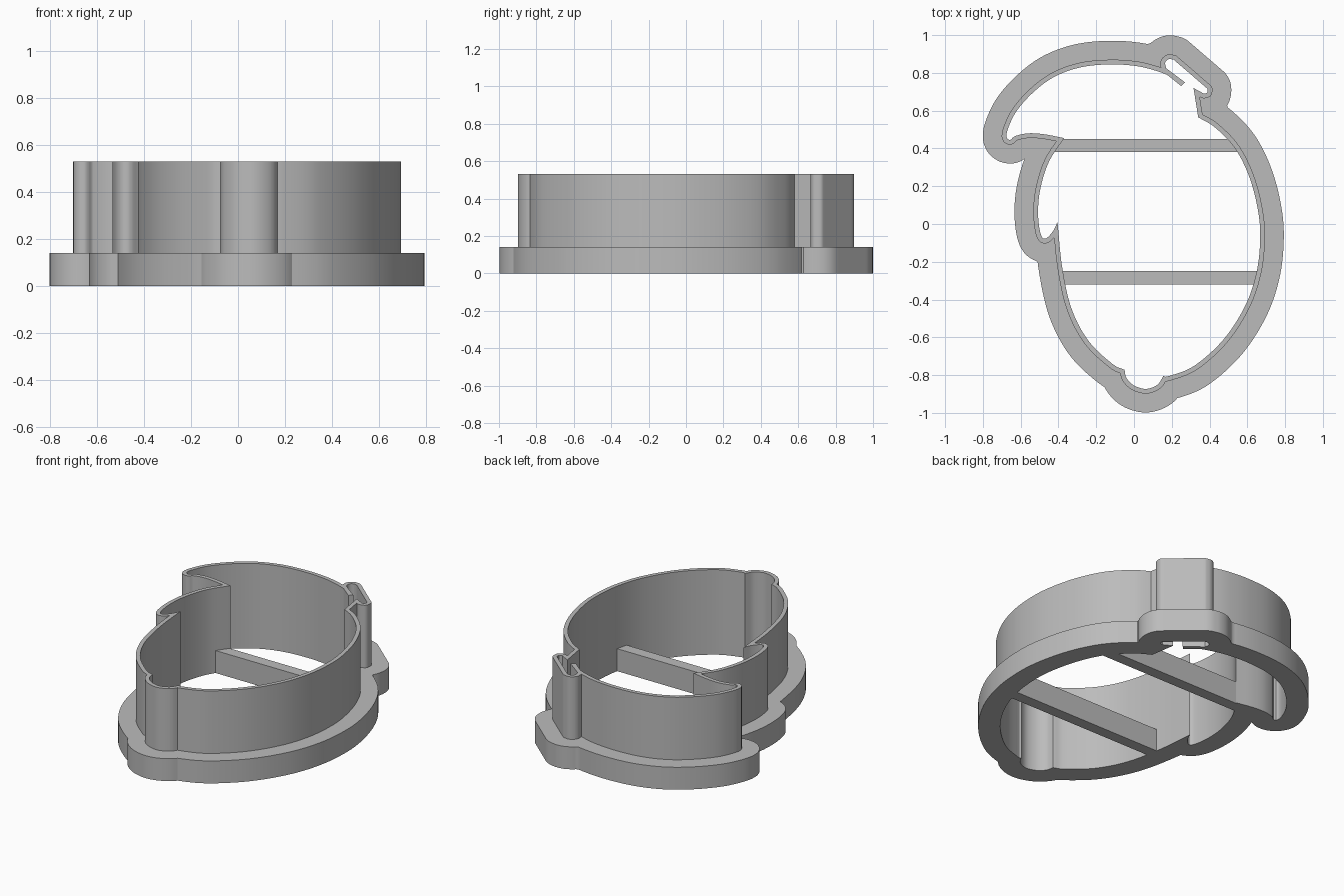
import bpy, bmesh
from math import ceil
from mathutils import Vector
from mathutils.geometry import intersect_point_line

cube = bpy.data.objects.get("Cube")
if cube:
    bpy.data.objects.remove(cube, do_unlink=True)

BASE_TOP, WALL_TOP = 0.14, 0.53
WALL_THICK, FLANGE_REACH = 0.025, 0.125

grey = bpy.data.materials.new("plain_grey")
grey.use_nodes = True
grey.diffuse_color = (0.5, 0.5, 0.5, 1)
grey.node_tree.nodes["Principled BSDF"].inputs["Base Color"].default_value = (0.5, 0.5, 0.5, 1)

# Inner outline, clockwise; each path is smooth and ends on a sharp corner
crown = [(-.37, .455), (-.475, .475), (-.56, .48), (-.63, .465), (-.655, .445), (-.675, .46),
         (-.665, .51), (-.62, .6), (-.53, .7), (-.42, .78), (-.28, .83), (-.12, .845),
         (.02, .835), (.12, .81), (.175, .79)]
stub_under = [(.175, .79), (.25, .73)]
stub_end = [(.25, .73), (.27, .75)]
stub_over = [(.27, .75), (.17, .825)]
stem_end = [(.17, .825), (.165, .855), (.185, .873), (.21, .87)]
stem_top = [(.21, .87), (.39, .715)]
stem_tip = [(.39, .715), (.388, .695), (.37, .69)]
stem_under = [(.37, .69), (.315, .72)]
neck = [(.315, .72), (.34, .565)]
right_side = [(.34, .565), (.43, .51), (.535, .4), (.61, .25), (.655, .08), (.668, -.07),
              (.65, -.25), (.59, -.43), (.475, -.61), (.32, -.75), (.185, -.805), (.155, -.805)]
chin = [(.155, -.805), (.125, -.85), (.065, -.873), (0, -.855), (-.04, -.815), (-.05, -.772)]
left_side = [(-.05, -.772), (-.115, -.74), (-.24, -.62), (-.33, -.45), (-.38, -.23), (-.405, .01)]
ear = [(-.405, .01), (-.43, -.04), (-.47, -.078), (-.495, -.05), (-.508, .06), (-.495, .19),
       (-.45, .33), (-.37, .455)]
PATHS = [crown, stub_under, stub_end, stub_over, stem_end, stem_top, stem_tip,
         stem_under, neck, right_side, chin, left_side, ear]


def smooth_path(points, step=0.012):
    """Catmull-Rom curve through the points, leaving out the last one."""
    p = [Vector(q) for q in points]
    p = [2 * p[0] - p[1]] + p + [2 * p[-1] - p[-2]]
    out = []
    for a, b, c, d in zip(p, p[1:], p[2:], p[3:]):
        n = max(2, ceil((c - b).length / step))
        for i in range(n):
            t = i / n
            out.append(0.5 * (2 * b + (c - a) * t + (2 * a - 5 * b + 4 * c - d) * t * t
                              + (3 * b - a - 3 * c + d) * t ** 3))
    return out


def distance(p, a, b):
    """Distance from a point to a segment."""
    q, t = intersect_point_line(p, a, b)
    q = a if t < 0 else b if t > 1 else Vector(q[:2])
    return (p - q).length


def grow(loop, d):
    """Round outward offset of a clockwise loop, without its overlaps."""
    n = len(loop)
    edges = [(loop[i], loop[(i + 1) % n]) for i in range(n)]
    normals = []
    for a, b in edges:
        e = (b - a).normalized()
        normals.append(Vector((-e.y, e.x)))
    out = []
    for i, p in enumerate(loop):
        n0, n1 = normals[i - 1], normals[i]
        turn = n0.angle_signed(n1, 0)
        if abs(turn) < 0.15:
            candidates = [(n0 + n1).normalized()]
        else:
            steps = max(1, ceil(abs(turn) / 0.12))
            candidates = [n0.slerp(n1, k / steps) for k in range(steps + 1)]
        for c in candidates:
            q = p + c * d
            if min(distance(q, a, b) for a, b in edges) > d - 0.001:
                if not out or (q - out[-1]).length > 0.003:
                    out.append(q)
    return out


def finish(bm, name):
    mesh = bpy.data.meshes.new(name)
    bm.to_mesh(mesh)
    bm.free()
    mesh.materials.append(grey)
    obj = bpy.data.objects.new(name, mesh)
    bpy.context.collection.objects.link(obj)
    return obj


def ring(name, outer, inner, z0, z1):
    """Flat ring between two loops, extruded from z0 to z1."""
    bm = bmesh.new()
    edges = []
    for loop in (outer, inner):
        vs = [bm.verts.new((p.x, p.y, z0)) for p in loop]
        edges += [bm.edges.new((vs[i - 1], vs[i])) for i in range(len(vs))]
    bmesh.ops.triangle_fill(bm, edges=edges, use_beauty=True, normal=(0, 0, 1))
    lifted = bmesh.ops.extrude_face_region(bm, geom=bm.faces[:], use_keep_orig=True)["geom"]
    top = [v for v in lifted if isinstance(v, bmesh.types.BMVert)]
    bmesh.ops.translate(bm, verts=top, vec=(0, 0, z1 - z0))
    bmesh.ops.recalc_face_normals(bm, faces=bm.faces[:])
    obj = finish(bm, name)
    bpy.ops.object.select_all(action="DESELECT")
    obj.select_set(True)
    bpy.context.view_layer.objects.active = obj
    bpy.ops.object.shade_smooth_by_angle(angle=0.5)


def bar(name, x0, x1, y0, y1):
    bm = bmesh.new()
    bmesh.ops.create_cube(bm, size=1)
    bmesh.ops.scale(bm, verts=bm.verts, vec=(x1 - x0, y1 - y0, BASE_TOP))
    bmesh.ops.translate(bm, verts=bm.verts, vec=((x0 + x1) / 2, (y0 + y1) / 2, BASE_TOP / 2))
    finish(bm, name)


inner = [p for path in PATHS for p in smooth_path(path)]

# Thin cutting wall standing on a wide base flange
ring("base_flange", grow(inner, FLANGE_REACH), inner, 0, BASE_TOP)
ring("cutting_wall", grow(inner, WALL_THICK), inner, BASE_TOP, WALL_TOP)

# Cross bars bracing the base
bar("back_brace", -.42, .57, .38, .45)
bar("front_brace", -.39, .67, -.32, -.25)
